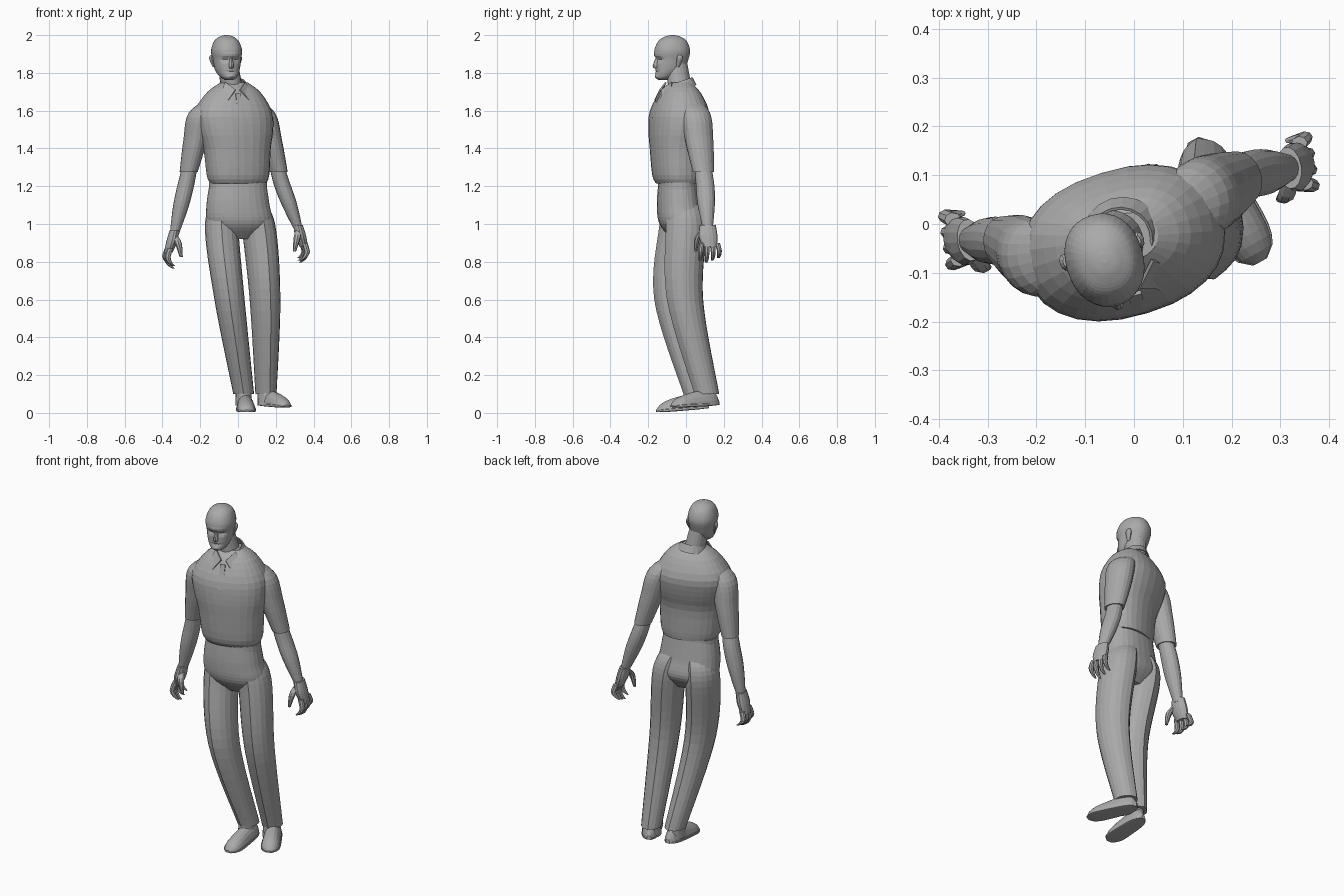
import bpy, bmesh, math
from mathutils import Matrix, Vector

cube = bpy.data.objects.get("Cube")
if cube:
    bpy.data.objects.remove(cube, do_unlink=True)

grey = bpy.data.materials.new("plain grey")
grey.use_nodes = True
grey.diffuse_color = (.4, .4, .4, 1)
grey.node_tree.nodes["Principled BSDF"].inputs["Base Color"].default_value = grey.diffuse_color

body_turn = math.radians(17)
sides_of_body = (("right", -1), ("left", 1))


def finish(name, mesh_builder):
    mesh = bpy.data.meshes.new(name)
    bmesh.ops.recalc_face_normals(mesh_builder, faces=mesh_builder.faces)
    mesh_builder.to_mesh(mesh)
    mesh_builder.free()
    mesh.materials.append(grey)
    part = bpy.data.objects.new(name, mesh)
    bpy.context.collection.objects.link(part)
    return part


def thicken(part, thickness):
    modifier = part.modifiers.new("thickness", "SOLIDIFY")
    modifier.thickness = thickness
    modifier.offset = 0


def spline(rings, steps):
    """Smoothly interpolate between the listed cross-sections."""
    rings = [Vector(ring) for ring in rings]
    padded = [rings[0]] + rings + [rings[-1]]
    smooth = []
    for before, start, end, after in zip(padded, padded[1:], padded[2:], padded[3:]):
        leave, arrive = (end - before) / 2, (after - start) / 2
        for step in range(steps):
            t = step / steps
            ease = t * t * (3 - 2 * t)
            smooth.append(start.lerp(end, ease) + leave * t * (1 - t) ** 2 - arrive * t * t * (1 - t))
    return smooth + [rings[-1]]


def loft(name, rings, sides=20, steps=5, depth=1, yaw=0, power=2, crease=0,
         frame=Matrix(), shape=None, caps=True):
    """Skin rounded sections, each given as x, y, z and half width."""
    builder = bmesh.new()
    turn = Matrix.Rotation(yaw, 3, "Z")
    loops = []
    for ring in spline(rings, steps):
        loop = []
        for k in range(sides):
            angle = math.tau * k / sides
            c, s = math.cos(angle), math.sin(angle)
            fold = 1 + crease * (abs(s) > .999)
            across = math.copysign(abs(c) ** (2 / power), c)
            along = math.copysign(abs(s) ** (2 / power), s) * depth * fold
            point = turn @ Vector((across, along, 0)) * ring.w + ring.xyz
            if shape:
                shape(point)
            loop.append(builder.verts.new(frame @ point))
        loops.append(loop)
    for low, high in zip(loops, loops[1:]):
        for k in range(sides):
            builder.faces.new((low[k - 1], low[k], high[k], high[k - 1]))
    if caps:
        builder.faces.new(loops[0])
        builder.faces.new(loops[-1])
    return finish(name, builder)


def ring(center, width):
    return (*center, width)


# Shirt body, bloused over the waistband, with sloping shoulders
loft("shirt_body", [
    (0, -.045, 1.215, .15), (0, -.052, 1.26, .167), (-.005, -.055, 1.4, .18), (-.015, -.045, 1.5, .203),
    (-.025, -.035, 1.6, .205), (-.022, -.032, 1.7, .14), (-.02, -.03, 1.75, .07)],
    sides=28, steps=3, depth=.71, yaw=body_turn, power=2.3)

# Trouser seat and waistband
loft("trouser_seat", [(0, -.045, 1.22, .15), (0, -.04, 1.1, .168), (.01, -.025, 1, .17), (.01, -.02, .92, .08)],
     sides=28, depth=.66, yaw=body_turn / 2, power=2.3)
loft("waistband", [(0, -.045, 1.18, .156), (0, -.045, 1.22, .155)],
     sides=28, steps=1, depth=.64, yaw=body_turn / 2, power=2.3)


# Trouser legs with pressed creases, rising into the seat, and ankles
def trouser_leg(side, hip, knee, ankle, yaw):
    hip, ankle = Vector(hip), Vector(ankle)
    inside_seat = hip.lerp(Vector((0, -.04, 1.3)), .45)
    loft(side + "_trouser_leg", [ring(inside_seat, .06), ring(hip, .088), ring(knee, .08), ring(ankle, .055)],
         steps=8, depth=1.18, yaw=yaw, crease=.06)
    foot = ankle + Vector((0, -.015, -.06))
    loft(side + "_ankle", [ring(ankle + Vector((0, -.01, .05)), .042), ring(foot, .043)], depth=1.3, yaw=yaw)


trouser_leg("right", (-.087, -.03, 1), (-.045, -.068, .6), (.03, .055, .1), 0)
trouser_leg("left", (.107, 0, 1), (.143, -.005, .6), (.148, .11, .1), body_turn)


# Shoes: sections run from heel to toe, flattened on the sole
def shoe(side, heel, toe):
    heel, toe = Vector(heel), Vector(toe)
    length = (toe - heel).length
    along = (toe - heel).normalized()
    across = along.cross(Vector((0, 0, 1))).normalized()
    frame = Matrix((across, across.cross(along), along)).transposed().to_4x4()
    frame.translation = heel

    def flatten(point):
        point.y = max(point.y, 0) * (1 - .65 * point.z / length)

    outline = []
    for step in range(15):
        t = .01 + .07 * step
        outline.append((0, 0, t * length, (.043 + .012 * t) * math.sqrt(1 - (2 * t - 1) ** 4)))
    loft(side + "_shoe", outline, steps=1, depth=2.3, frame=frame, shape=flatten)
    loft(side + "_sole", [(0, .005, z, width * 1.06) for x, y, z, width in outline],
         steps=1, depth=.16, power=5, frame=frame)


shoe("right", (.035, .125, .025), (.046, -.16, .004))
shoe("left", (.12, .175, .042), (.26, -.08, .03))


# Hand: palm, four curled fingers and a thumb
def hand(side, out, wrist):
    frame = Matrix.Translation(wrist) @ Matrix.Rotation(body_turn / 2, 4, "Z")
    frame = frame @ Matrix.Diagonal((out * 1.4, 1.2, 1, 1))
    loft(side + "_palm", [(0, 0, .02, .018), (.01, 0, -.04, .021), (.022, .005, -.095, .016)],
         sides=14, depth=2, frame=frame)
    for i, name in enumerate(("index", "middle", "ring", "little")):
        spread = .023 * i - .03
        reach = .09 - .012 * abs(i - 1)
        joints = [(.02, spread, -.075, .012)]
        for bend, part, width in ((.03, .4, .011), (.02, .8, .009), (.005, 1, .005)):
            joints.append((bend, spread * 1.2, -.09 - reach * part, width))
        loft(f"{side}_{name}_finger", joints, sides=8, steps=2, frame=frame)
    loft(side + "_thumb", [(0, -.02, -.01, .013), (-.01, -.045, -.05, .013), (-.02, -.05, -.12, .006)],
         sides=8, steps=3, frame=frame)


# Arm: short sleeve sloping out of the shoulder, bare forearm and hand
def arm(side, out, shoulder, elbow, wrist):
    shoulder, elbow, wrist = Vector(shoulder), Vector(elbow), Vector(wrist)
    top = shoulder.lerp(Vector((-.02, -.03, 1.76)), .5)
    loft(side + "_sleeve", [ring(top, .03), ring(shoulder, .064), ring(shoulder.lerp(elbow, .4), .062),
                            ring(shoulder.lerp(elbow, .85), .047)],
         depth=1.22, yaw=body_turn)
    loft(side + "_forearm", [ring(shoulder.lerp(elbow, .7), .038), ring(elbow, .044),
                             ring(elbow.lerp(wrist, .45), .042), ring(wrist, .024)],
         sides=16, depth=1.1)
    hand(side, out, wrist)


arm("right", -1, (-.195, -.07, 1.59), (-.273, -.035, 1.22), (-.337, -.033, .945))
arm("left", 1, (.13, .05, 1.59), (.23, .1, 1.22), (.318, .115, .975))

# Head, facing slightly to its left
head = Matrix.Translation((-.06, -.075, 0)) @ Matrix.Rotation(body_turn, 4, "Z")


def face(point):
    """Sink the eye sockets and mouth, and raise the brow."""
    if point.y < -.03:
        for x, z, wide, tall, push in ((.03, 1.87, .018, .011, .013), (0, 1.895, .05, .01, -.005),
                                       (0, 1.805, .025, .006, .005), (0, 1.78, .02, .01, -.006)):
            point.y += push * math.exp(-((abs(point.x) - x) / wide) ** 2 - ((point.z - z) / tall) ** 2)


loft("head", [(0, -.05, 1.763, .02), (0, -.036, 1.778, .043), (0, -.012, 1.815, .063), (0, 0, 1.87, .073),
              (0, .002, 1.92, .079), (0, .004, 1.97, .062), (0, .004, 1.993, .032), (0, .004, 2, .008)],
     sides=32, depth=1.2, power=2.2, frame=head, shape=face)
loft("nose", [(0, -.078, 1.885, .007), (0, -.088, 1.838, .014), (0, -.083, 1.824, .01)],
     sides=10, depth=1.25, frame=head)
for side, out in sides_of_body:
    loft(side + "_ear", [(.068 * out, .012, 1.83, .005), (.079 * out, .02, 1.875, .011), (.077 * out, .02, 1.895, .006)],
         sides=10, depth=1.6, frame=head)
loft("neck", [(-.025, -.025, 1.68, .058), (-.055, -.052, 1.85, .054)], depth=1.1, yaw=body_turn)


# Open shirt collar, dipping to the front, with two points and a placket
def dip(point):
    point.z += (point.y + .02) * .35


thicken(loft("collar_band", [(-.022, -.032, 1.71, .085), (-.028, -.032, 1.757, .064)],
             yaw=body_turn, shape=dip, caps=False), .006)
chest = Matrix.Translation((-.012, -.1, 0)) @ Matrix.Rotation(body_turn, 4, "Z")


def plate(name, corners):
    builder = bmesh.new()
    builder.faces.new([builder.verts.new(chest @ Vector(corner)) for corner in corners])
    thicken(finish(name, builder), .008)


for side, out in sides_of_body:
    plate(side + "_collar_point", [(.012 * out, -.035, 1.71), (.055 * out, .01, 1.75),
                                   (.08 * out, -.005, 1.7), (.055 * out, -.05, 1.655)])
plate("placket", [(-.014, -.045, 1.69), (.014, -.045, 1.69), (.014, -.084, 1.56), (-.014, -.084, 1.56)])
